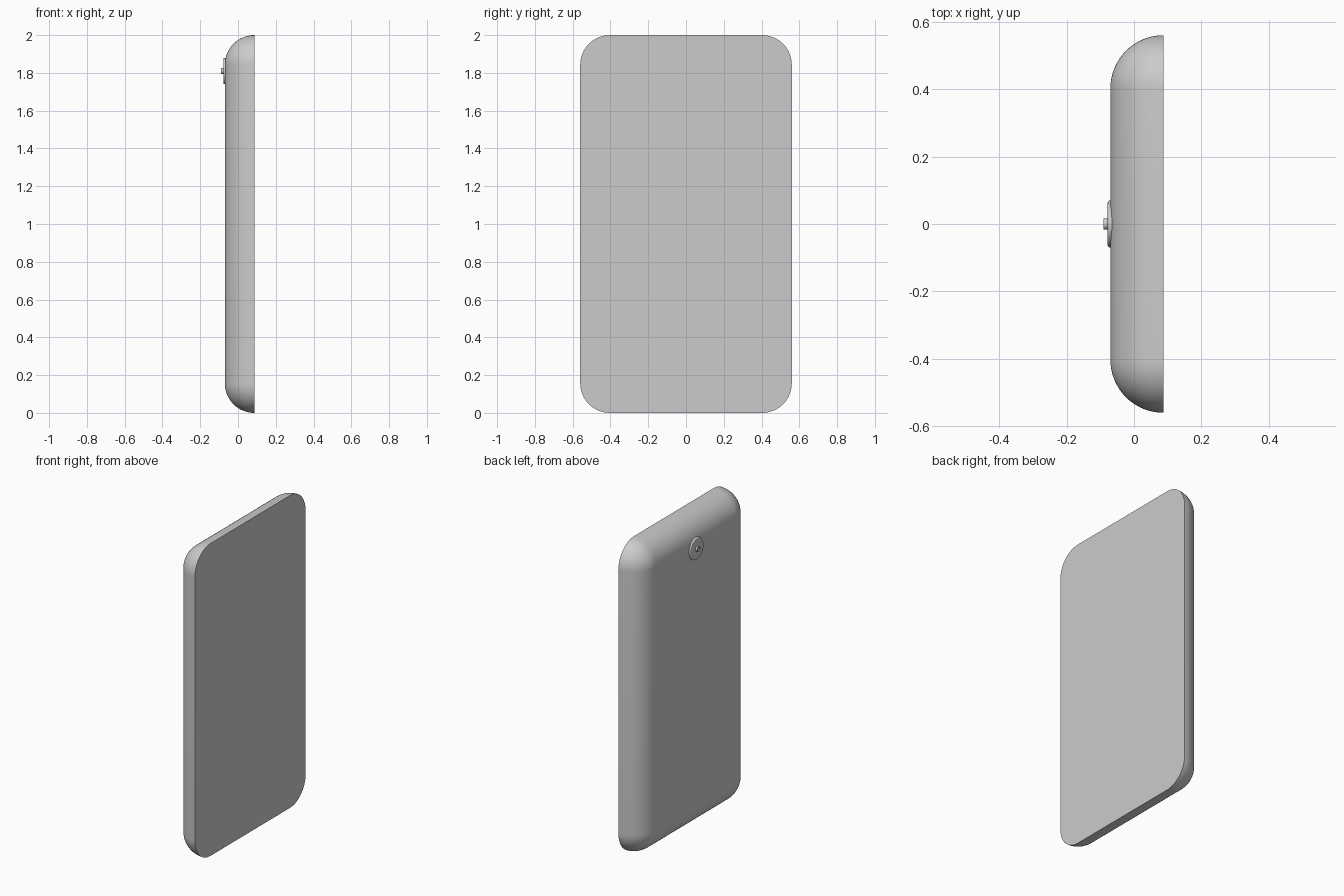
import bpy, bmesh, math
from mathutils import Matrix, Vector

cube = bpy.data.objects.get("Cube")
if cube:
    bpy.data.objects.remove(cube, do_unlink=True)

# Single grey finish
grey = bpy.data.materials.new("plain_grey")
grey.use_nodes = True
colour = (0.6, 0.6, 0.6, 1)
grey.diffuse_color = colour
grey.node_tree.nodes["Principled BSDF"].inputs["Base Color"].default_value = colour

HALF_WIDTH, HALF_HEIGHT, RADIUS = 0.56, 1.0, 0.157
SCREEN_X, BACK_X = 0.087, -0.07
STEPS = 16


def finish(name, bm):
    bmesh.ops.remove_doubles(bm, verts=bm.verts, dist=1e-5)
    bmesh.ops.recalc_face_normals(bm, faces=bm.faces)
    mesh = bpy.data.meshes.new(name)
    bm.to_mesh(mesh)
    bm.free()
    mesh.materials.append(grey)
    obj = bpy.data.objects.new(name, mesh)
    bpy.context.collection.objects.link(obj)
    bpy.ops.object.select_all(action='DESELECT')
    obj.select_set(True)
    bpy.context.view_layer.objects.active = obj
    bpy.ops.object.shade_smooth_by_angle(angle=math.radians(35))
    return obj


def skin(bm, rings):
    """Join consecutive rings of vertices and cap both ends."""
    for a, b in zip(rings, rings[1:]):
        for i in range(len(a)):
            j = (i + 1) % len(a)
            bm.faces.new((a[i], a[j], b[j], b[i]))
    bm.faces.new(rings[0])
    bm.faces.new(rings[-1])


def rounded_ring(bm, x, radius):
    ring = []
    for quarter, (sy, sz) in enumerate([(1, 1), (-1, 1), (-1, -1), (1, -1)]):
        for k in range(STEPS + 1):
            a = (quarter + k / STEPS) * math.pi / 2
            y = sy * (HALF_WIDTH - RADIUS) + radius * math.cos(a)
            z = sz * (HALF_HEIGHT - RADIUS) + radius * math.sin(a)
            ring.append(bm.verts.new((x, y, z + HALF_HEIGHT)))
    return ring


def lathe_x(name, profile, z, segments=48):
    """Turn (x, radius) points around an axis parallel to x."""
    bm = bmesh.new()
    rings = []
    for x, r in profile:
        angles = [2 * math.pi * i / segments for i in range(segments)]
        rings.append([bm.verts.new((x, r * math.cos(a), z + r * math.sin(a))) for a in angles])
    skin(bm, rings)
    return finish(name, bm)


# Case: flat screen side, quarter-round edges into the flat back
bm = bmesh.new()
rings = []
for k in range(STEPS + 1):
    t = k / STEPS * math.pi / 2
    rings.append(rounded_ring(bm, SCREEN_X - RADIUS * math.sin(t), RADIUS * math.cos(t)))
skin(bm, rings)
finish("case", bm)

# Camera plate with a softened rim
CAMERA_Z = 1.81
rim = [(-0.071 - 0.007 * math.sin(a), 0.063 + 0.007 * math.cos(a))
       for a in (k * math.pi / 12 for k in range(7))]
lathe_x("camera_plate", [(-0.06, 0.07)] + rim, CAMERA_Z)

# Camera lens barrel with a shallow recess
lathe_x("camera_lens", [(-0.07, 0.017), (-0.09, 0.017), (-0.09, 0.011), (-0.083, 0.011)], CAMERA_Z, 24)
